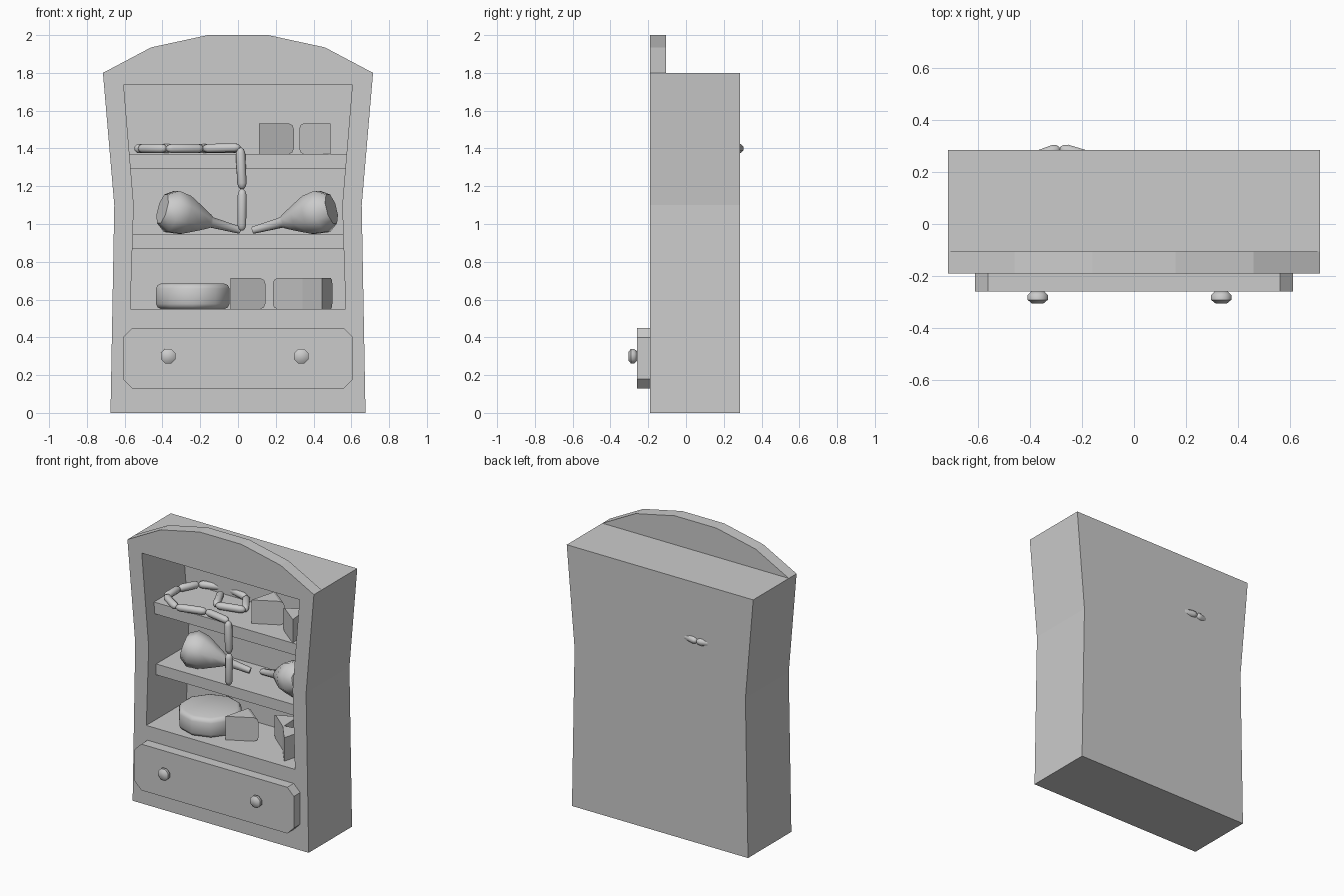
import bpy, bmesh
from math import sin, cos, pi, radians
from mathutils import Vector

if "Cube" in bpy.data.objects:
    bpy.data.objects.remove(bpy.data.objects["Cube"])


def finish(name, bm, smooth=None):
    bmesh.ops.recalc_face_normals(bm, faces=bm.faces)
    me = bpy.data.meshes.new(name)
    bm.to_mesh(me)
    bm.free()
    ob = bpy.data.objects.new(name, me)
    bpy.context.collection.objects.link(ob)
    if smooth:
        bpy.ops.object.select_all(action='DESELECT')
        ob.select_set(True)
        bpy.context.view_layer.objects.active = ob
        bpy.ops.object.shade_smooth_by_angle(angle=radians(smooth))
    return ob


def ring(bm, pts, y):
    return [bm.verts.new((x, y, z)) for x, z in pts]


def bridge(bm, a, b):
    n = len(a)
    for i in range(n):
        bm.faces.new((a[i], a[(i + 1) % n], b[(i + 1) % n], b[i]))


def mirrored(right):
    return right + [(-x, z) for x, z in reversed(right)]


def prism(name, pts, y0, y1):
    bm = bmesh.new()
    a, b = ring(bm, pts, y0), ring(bm, pts, y1)
    bridge(bm, a, b)
    bm.faces.new(a)
    bm.faces.new(b)
    return finish(name, bm)


def lathe(name, p0, p1, profile, sides, smooth=50):
    """Turned form from p0 to p1; profile = (fraction along axis, radius)."""
    p0, axis = Vector(p0), Vector(p1) - Vector(p0)
    q = axis.to_track_quat('Z', 'Y')
    bm = bmesh.new()
    rings = []
    for t, r in profile:
        rings.append([bm.verts.new(p0 + axis * t + q @ Vector(
            (r * cos(2 * pi * (i + .5) / sides), r * sin(2 * pi * (i + .5) / sides), 0)))
            for i in range(sides)])
    for a, b in zip(rings, rings[1:]):
        bridge(bm, a, b)
    bm.faces.new(rings[0])
    bm.faces.new(rings[-1])
    return finish(name, bm, smooth)


def wedge(name, x, y, z, a0, a1, r=.21, h=.163, c=.03):
    """Cheese wedge with its tip at x, y and a rounded rind."""
    bm = bmesh.new()
    section = [(0, 0), (r - c, 0), (r - c * .3, c * .3), (r, c),
               (r, h - c), (r - c * .3, h - c * .3), (r - c, h), (0, h)]
    sides = []
    for a in (radians(a0), radians(a1)):
        sides.append([bm.verts.new((x + d * cos(a), y + d * sin(a), z + k)) for d, k in section])
    for s in sides:
        bm.faces.new(s)
    for i in range(7):
        bm.faces.new((sides[0][i], sides[0][i + 1], sides[1][i + 1], sides[1][i]))
    bmesh.ops.remove_doubles(bm, verts=bm.verts, dist=.0005)
    return finish(name, bm)


# Cabinet body: waisted outline with a recessed opening
outer = mirrored([(.675, 0), (.655, 1.1), (.715, 1.8)])
inner = mirrored([(.57, .55), (.552, 1.1), (.605, 1.735)])
bm = bmesh.new()
front_out, front_in = ring(bm, outer, -.19), ring(bm, inner, -.19)
back_out, back_in = ring(bm, outer, .285), ring(bm, inner, .25)
bridge(bm, front_out, front_in)
bridge(bm, front_out, back_out)
bridge(bm, front_in, back_in)
bm.faces.new(back_out)
bm.faces.new(back_in)
finish("cabinet_body", bm)

# Arched crest
prism("crest", mirrored([(.715, 1.8), (.46, 1.935), (.16, 2.0)]), -.19, -.105)

# Shelves
for name, w, z0, z1 in (("upper_shelf", .575, 1.29, 1.37), ("lower_shelf", .56, .87, .945)):
    prism(name, mirrored([(w, z0), (w, z1)]), -.1, .25)

# Drawer front and knobs
prism("drawer_front", mirrored([(.56, .13), (.61, .18), (.61, .40), (.56, .45)]), -.26, -.19)
for side, x in (("left", -.37), ("right", .335)):
    lathe(f"{side}_knob", (x, -.26, .3), (x, -.305, .3),
          [(0, .028), (.3, .042), (.7, .042), (1, .024)], 8)

# Cheese wheel and wedges
lathe("cheese_wheel", (-.24, .04, .55), (-.24, .04, .685),
      [(0, .175), (.06, .195), (.2, .205), (.8, .205), (.94, .195), (1, .175)], 10)
wedge("cheese_wedge_1", .11, -.01, 1.37, 28, 75)
wedge("cheese_wedge_2", .49, -.1, 1.37, 142, 95)
wedge("cheese_wedge_3", -.04, -.08, .55, 28, 75)
wedge("cheese_wedge_4", .345, 0, .55, 140, 93)
wedge("cheese_wedge_5", .445, -.13, .55, 128, 75)

# Hams with bone handles
ham = [(0, .085), (.12, .122), (.28, .112), (.45, .075), (.6, .04), (.63, .03), (1, .02)]
lathe("left_ham", (-.40, -.01, 1.08), (.01, .12, .967), ham, 8)
lathe("right_ham", (.495, 0, 1.08), (.08, .15, .967), ham, 8)

# Sausage string coiled on the upper shelf and hanging over its edge
path = [(.02, -.13, .965), (.022, -.13, 1.185), (.012, -.125, 1.405), (-.185, -.08, 1.4),
        (-.38, -.135, 1.4), (-.525, -.04, 1.4), (-.525, .1, 1.4), (-.46, .225, 1.4),
        (-.285, .29, 1.4), (-.1, .235, 1.4), (0, .08, 1.4), (-.19, .03, 1.4), (-.27, .2, 1.4)]
link = [(0, .008), (.05, .019), (.14, .025), (.86, .025), (.95, .019), (1, .008)]
for i, (a, b) in enumerate(zip(path, path[1:])):
    lathe(f"sausage_{i + 1}", a, b, link, 8, 60)
